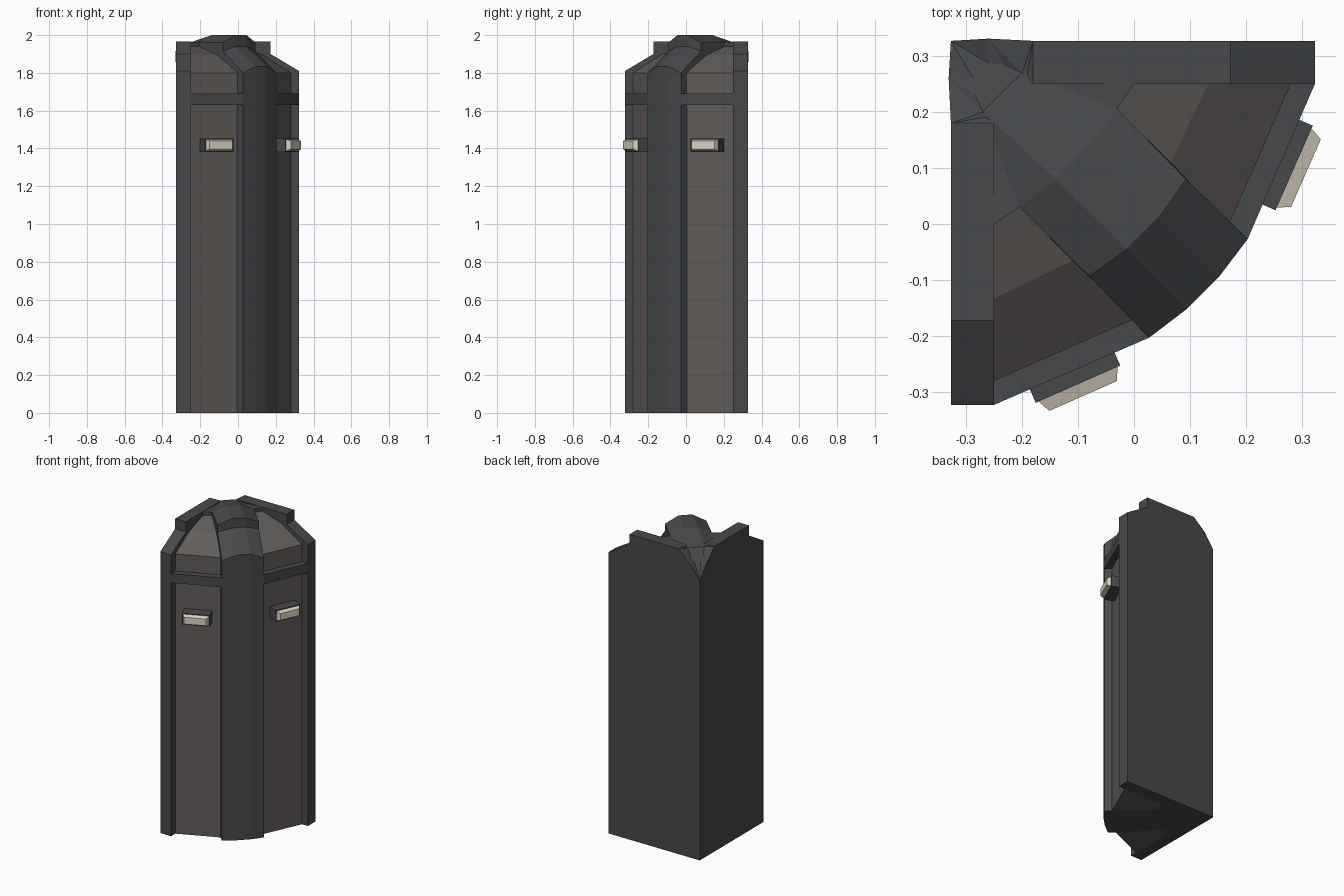
import bpy, bmesh
from mathutils import Vector

if "Cube" in bpy.data.objects:
    bpy.data.objects.remove(bpy.data.objects["Cube"])


def material(name, rgb):
    m = bpy.data.materials.new(name)
    m.diffuse_color = (*rgb, 1)
    m.use_nodes = True
    m.node_tree.nodes["Principled BSDF"].inputs["Base Color"].default_value = m.diffuse_color
    return m


DARK = material("dark_metal", (0.062, 0.066, 0.070))
WARM = material("warm_panel", (0.118, 0.106, 0.100))
LENS = material("lamp_lens", (0.72, 0.66, 0.55))


def flip(p):
    """Reflect across the plan diagonal y = -x."""
    return (-p[1], -p[0], p[2])


def build(name, polys, mat):
    """Object from polygons given as point lists; shared corners are merged."""
    bm = bmesh.new()
    for poly in polys:
        bm.faces.new([bm.verts.new(p) for p in poly])
    bmesh.ops.remove_doubles(bm, verts=bm.verts, dist=1e-4)
    bmesh.ops.recalc_face_normals(bm, faces=bm.faces)
    me = bpy.data.meshes.new(name)
    bm.to_mesh(me)
    bm.free()
    me.materials.append(mat)
    ob = bpy.data.objects.new(name, me)
    bpy.context.collection.objects.link(ob)
    return ob


def loft(a, b):
    """Closed solid between two matching loops."""
    n = len(a)
    sides = [[a[i], a[(i + 1) % n], b[(i + 1) % n], b[i]] for i in range(n)]
    return [a, b] + sides


def pair(name, polys, mat):
    build(name + "_right", polys, mat)
    build(name + "_front", [[flip(p) for p in f] for f in polys], mat)


# Flat outer walls with sloped shoulder, step, and notch at the rear corner
wall = [(.323, 0), (.323, 1.81), (.172, 1.90), (.172, 1.965), (-.18, 1.965),
        (-.26, 1.89), (-.327, 1.80), (-.327, 0)]
pair("wall", loft([(x, .327, z) for x, z in wall], [(x, .25, z) for x, z in wall]), DARK)

# Recessed panels that fold back into the roof
outer = [(.28, .25, 0), (.28, .25, 1.80), (.133, .25, 1.895), (0, .25, 1.94), (0, .25, 0)]
inner = [(.17, 0, 0), (.17, 0, 1.80), (.065, .11, 1.895), (-.03, .205, 1.94), (-.03, .205, 0)]
pair("panel", loft(outer, inner), WARM)

# Horizontal band bridging wall and pillar
band = [(.323, .25), (.203, -.027), (.16, .01), (.27, .25)]
pair("band", loft([(x, y, 1.63) for x, y in band], [(x, y, 1.69) for x, y in band]), DARK)


# Diagonal pillar: four-point arches lofted from ground to the domed roof
def arch(edge, mid):
    e, m = Vector(edge), Vector(mid)
    return [tuple(e), tuple(m), flip(m), flip(e)]


rows = [arch((.203, -.027, 0), (.152, -.094, 0)),
        arch((.203, -.027, 1.80), (.152, -.094, 1.835)),
        arch((.093, .08, 1.915), (.045, .012, 1.94)),
        arch((.093, .08, 1.96), (.045, .012, 2.0)),
        arch((-.03, .205, 1.963), (-.08, .14, 2.0))]
polys = []
for a, b in zip(rows, rows[1:]):
    polys += [[a[i], a[i + 1], b[i + 1], b[i]] for i in range(3)]

B = (-.20, .27, 1.955)
N = (-.18, .327, 1.965)
M = (-.26, .331, 1.89)
C = (-.327, .327, 1.80)
W = (0, .25, 1.965)
E, D = rows[4][0], rows[4][1]
half = [[E, D, B], [W, E, B], [W, B, N], [N, B, M], [B, C, M],
        [r[0] for r in rows] + [(E[0], E[1], 0)],
        [E, W, (W[0], W[1], 0), (E[0], E[1], 0)],
        [W, N, (-.18, .25, 1.9), (-.25, .25, 0), (W[0], W[1], 0)]]
half.pop()  # this side lies hidden inside the wall
polys += half + [[flip(p) for p in f] for f in half]
polys += [[D, flip(D), flip(B), B], [B, flip(B), C]]
foot = [rows[0][1], rows[0][0], (E[0], E[1], 0), (0, .25, 0), (-.25, .25, 0)]
polys.append(foot + [flip(p) for p in reversed(foot[:-1])])
build("corner_pillar", polys, DARK)

# Lamps: housing block standing off the panel, with a tapered lens
along = Vector((.403, .915, 0))
out = Vector((.915, -.403, 0))
centre = Vector((.286, .100, 1.4175))


def rect(shift, half_len, half_h, depth):
    return [tuple(centre + along * (shift + s * half_len) + out * depth + Vector((0, 0, t * half_h)))
            for s, t in ((-1, -1), (1, -1), (1, 1), (-1, 1))]


pair("lamp_housing", loft(rect(0, .0825, .036, -.075), rect(0, .0825, .036, 0)), DARK)
pair("lamp_lens", loft(rect(0, .077, .031, 0), rect(0, .066, .022, .023)), LENS)
